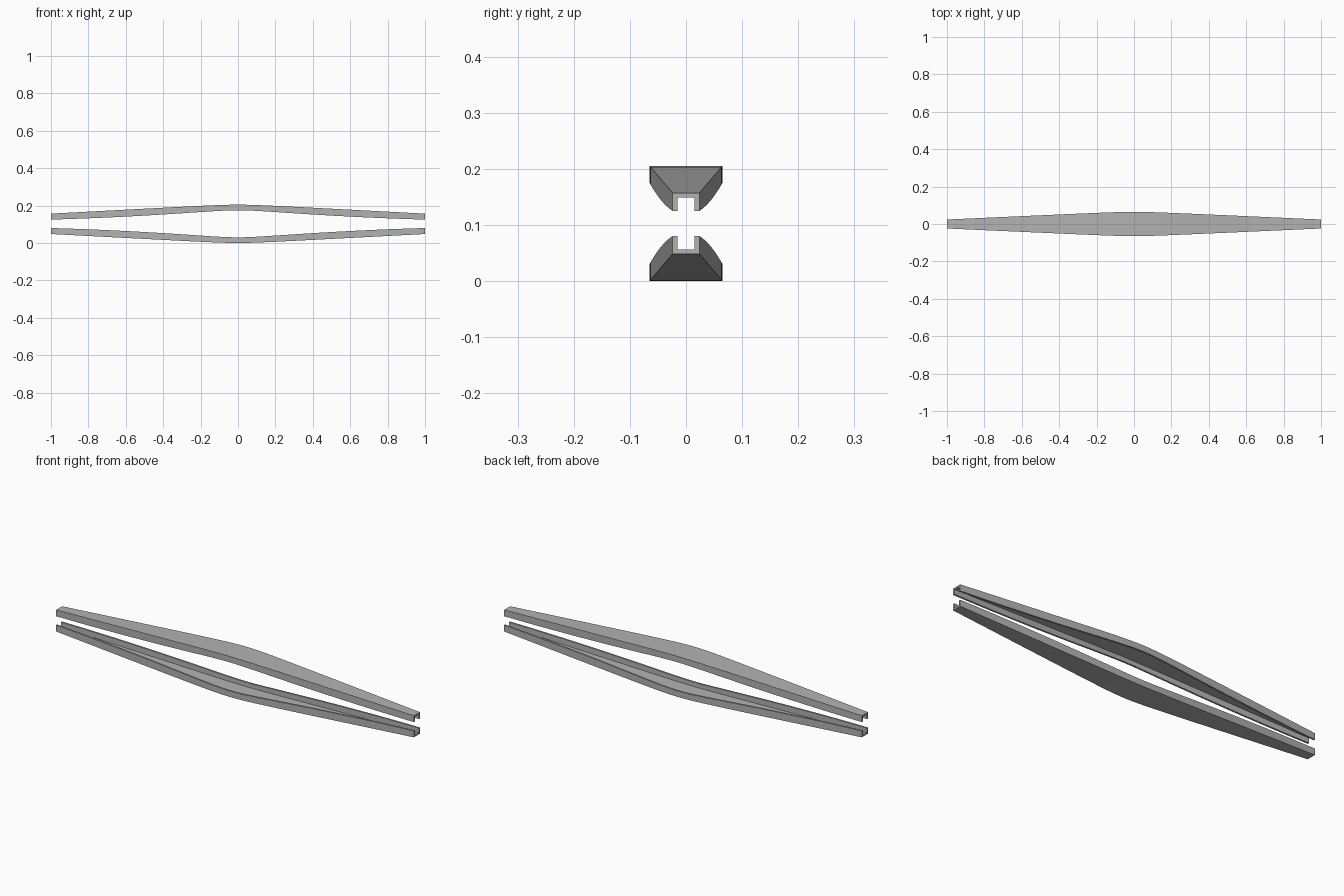
import bpy, bmesh, math

if "Cube" in bpy.data.objects:
    bpy.data.objects.remove(bpy.data.objects["Cube"])

metal = bpy.data.materials.new("grey_metal")
metal.use_nodes = True
color = (0.45, 0.45, 0.45, 1)
metal.diffuse_color = color
metal.node_tree.nodes["Principled BSDF"].inputs["Base Color"].default_value = color

HEIGHT = 0.205
ROUND = 0.1      # softness of the bend at the middle
STEPS = 40


def bow(x):
    """1 at the middle, 0 at the ends, with a rounded peak."""
    rise = math.hypot(x, ROUND) - ROUND
    return 1 - rise / (math.hypot(1, ROUND) - ROUND)


def section(x):
    """U-channel outline, open downwards."""
    s = bow(x)
    top = 0.157 + 0.048 * s
    half = 0.024 + 0.041 * s
    low = top - 0.032 + 0.002 * s - 0.024 * s * (1 - s)
    roof, inner = top - 0.008, half - 0.009
    return [(-half, low), (-half, top), (half, top), (half, low),
            (inner, low), (inner, roof), (-inner, roof), (-inner, low)]


def channel(name, flipped):
    bm = bmesh.new()
    rings = []
    for i in range(STEPS + 1):
        x = 2 * i / STEPS - 1
        rings.append([bm.verts.new((x, y, HEIGHT - z if flipped else z))
                      for y, z in section(x)])
    for a, b in zip(rings, rings[1:]):
        for j in range(len(a)):
            k = (j + 1) % len(a)
            bm.faces.new((a[j], a[k], b[k], b[j]))
    # End caps
    for ring in (rings[0], rings[-1]):
        bm.faces.new(ring)
    bmesh.ops.recalc_face_normals(bm, faces=bm.faces)
    mesh = bpy.data.meshes.new(name)
    bm.to_mesh(mesh)
    bm.free()
    mesh.materials.append(metal)
    obj = bpy.data.objects.new(name, mesh)
    bpy.context.collection.objects.link(obj)
    bpy.ops.object.select_all(action="DESELECT")
    obj.select_set(True)
    bpy.context.view_layer.objects.active = obj
    bpy.ops.object.shade_smooth_by_angle(angle=math.radians(30))


# Mirrored pair of bowed channels
channel("upper_channel", False)
channel("lower_channel", True)
